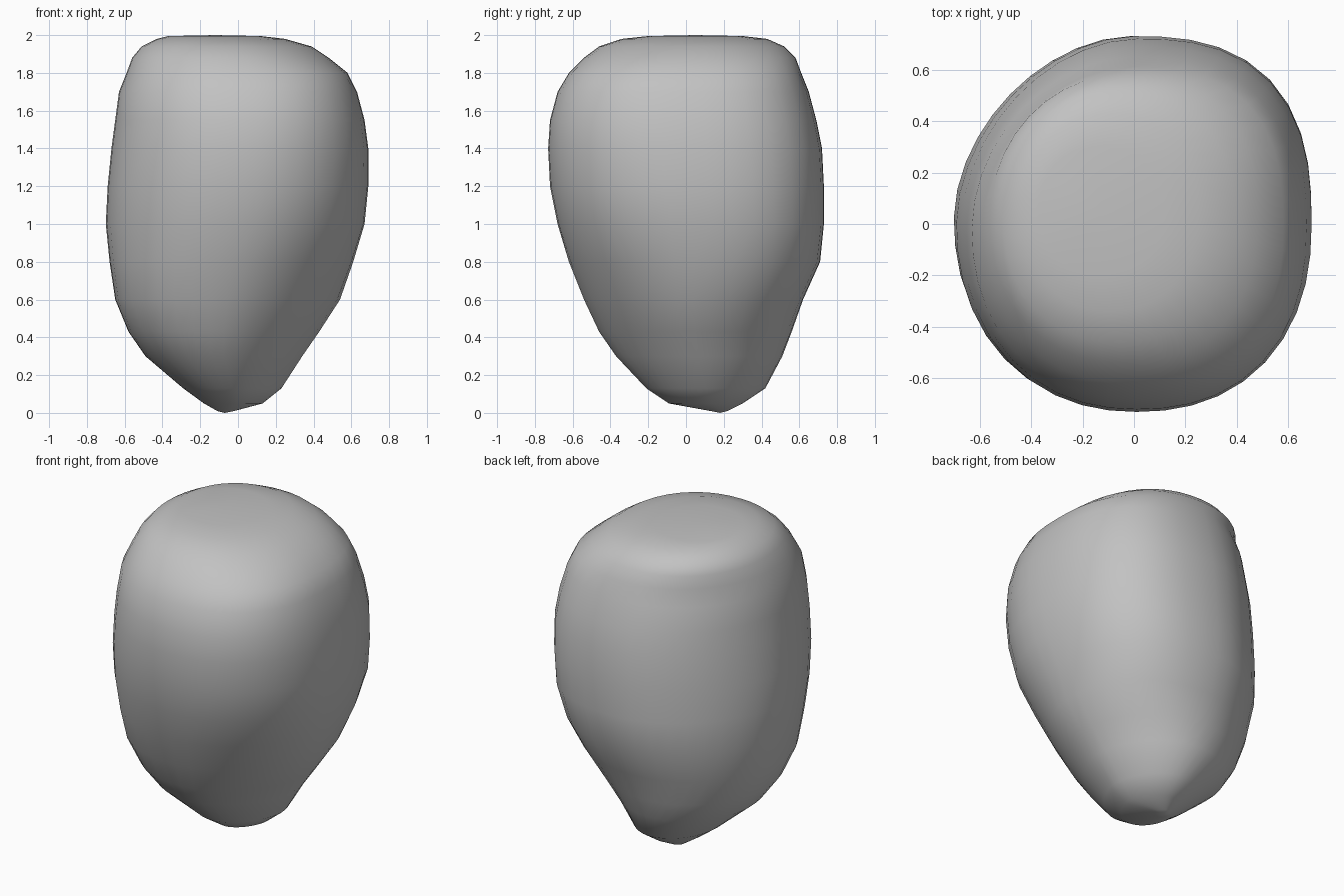
import bpy
import bmesh
import math

default_cube = bpy.data.objects.get("Cube")
if default_cube:
    bpy.data.objects.remove(default_cube, do_unlink=True)

SEGMENTS = 40

# Horizontal slices of the boulder: height, x min, x max, y min, y max
SLICES = [
    (0.01, -.11, -.02, .13, .22),
    (0.05, -.18, .13, -.09, .30),
    (0.13, -.29, .23, -.21, .42),
    (0.30, -.49, .34, -.37, .51),
    (0.43, -.58, .43, -.46, .56),
    (0.60, -.65, .54, -.54, .62),
    (0.80, -.68, .61, -.62, .71),
    (1.00, -.70, .67, -.68, .73),
    (1.20, -.69, .69, -.72, .73),
    (1.40, -.67, .69, -.73, .72),
    (1.55, -.65, .67, -.72, .69),
    (1.70, -.63, .63, -.68, .65),
    (1.80, -.59, .58, -.62, .61),
    (1.88, -.56, .48, -.54, .58),
    (1.94, -.51, .39, -.46, .52),
    (1.98, -.43, .25, -.34, .43),
    (1.995, -.37, .12, -.20, .30),
]

# Corner squareness: height, back left, back right, front right, front left
CORNERS = [
    (0.0, 1.7, 1.9, 2.0, 1.7),
    (0.3, 1.9, 2.0, 2.3, 1.6),
    (0.6, 2.3, 1.9, 2.4, 1.7),
    (1.0, 2.6, 1.8, 2.2, 2.1),
    (1.8, 2.6, 1.9, 2.2, 2.4),
    (2.0, 2.1, 2.2, 2.2, 2.1),
]


def corner_power(corner, z):
    """Blend the squareness of one corner between the listed heights."""
    for low, high in zip(CORNERS, CORNERS[1:]):
        if z <= high[0]:
            t = (z - low[0]) / (high[0] - low[0])
            return low[corner] + t * (high[corner] - low[corner])


def slice_point(step, z, x0, x1, y0, y1):
    angle = math.tau * step / SEGMENTS
    c, s = math.cos(angle), math.sin(angle)
    n = corner_power(1 + step * 4 // SEGMENTS, z)
    r = (abs(c) ** n + abs(s) ** n) ** (-1 / n)
    return ((x0 + x1) / 2 + r * c * (x1 - x0) / 2,
            (y0 + y1) / 2 + r * s * (y1 - y0) / 2, z)


# Skin the slices into one closed stone
bm = bmesh.new()
rings = []
for row in SLICES:
    rings.append([bm.verts.new(slice_point(i, *row)) for i in range(SEGMENTS)])
for low, high in zip(rings, rings[1:]):
    for i in range(SEGMENTS):
        j = (i + 1) % SEGMENTS
        bm.faces.new((low[i], low[j], high[j], high[i]))

# Close the foot and the flat crown with fans
for ring, tip in ((rings[0], (-.07, .18, 0)), (rings[-1], (-.12, .05, 2))):
    centre = bm.verts.new(tip)
    for i in range(SEGMENTS):
        bm.faces.new((ring[i], ring[(i + 1) % SEGMENTS], centre))
bmesh.ops.recalc_face_normals(bm, faces=bm.faces)

mesh = bpy.data.meshes.new("boulder")
bm.to_mesh(mesh)
bm.free()
boulder = bpy.data.objects.new("boulder", mesh)
bpy.context.collection.objects.link(boulder)

# Plain grey stone
stone = bpy.data.materials.new("grey_stone")
stone.use_nodes = True
grey = (0.54, 0.54, 0.54, 1)
stone.diffuse_color = grey
stone.node_tree.nodes["Principled BSDF"].inputs["Base Color"].default_value = grey
mesh.materials.append(stone)

bpy.ops.object.select_all(action="DESELECT")
boulder.select_set(True)
bpy.context.view_layer.objects.active = boulder
bpy.ops.object.shade_smooth()
